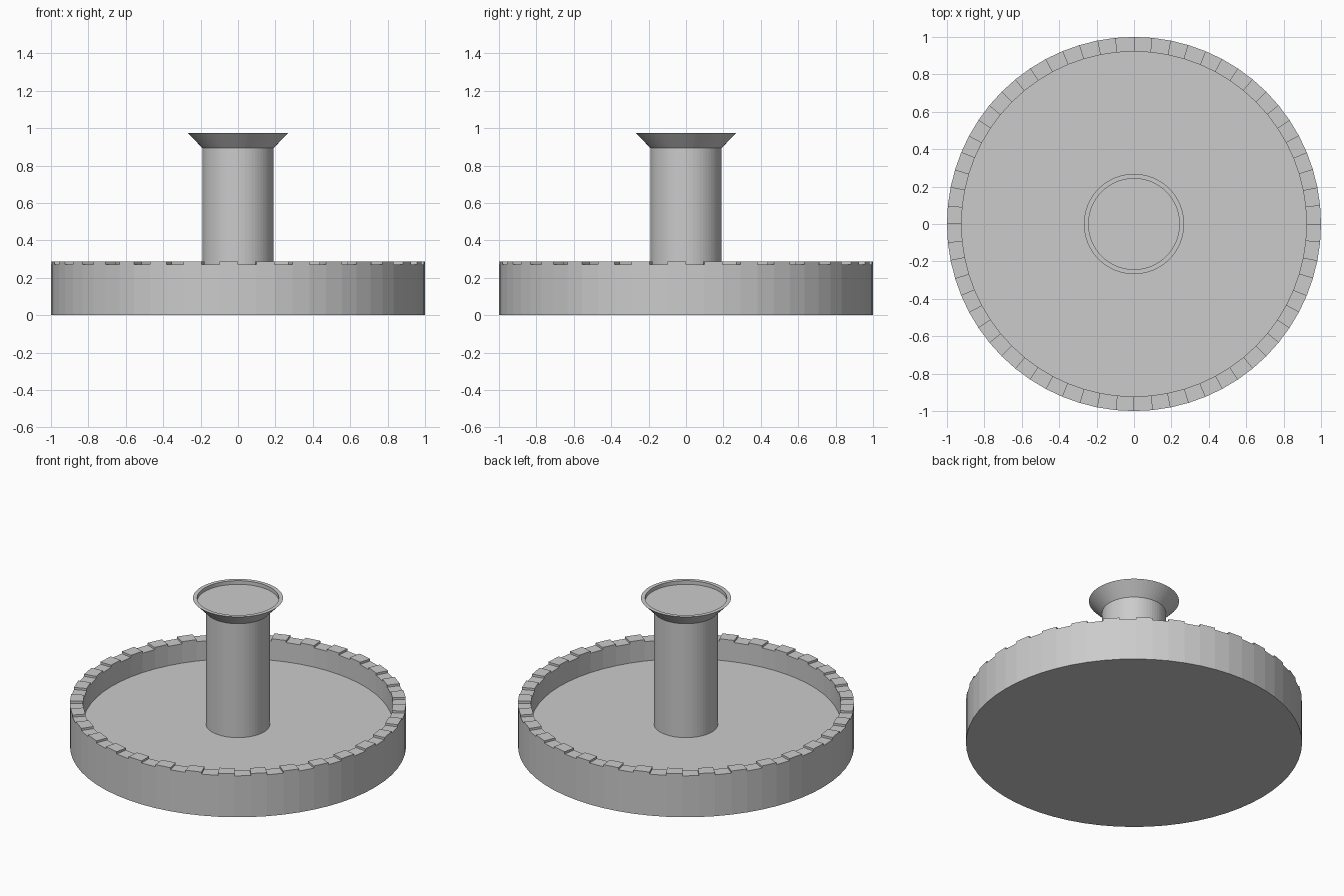
import bpy, bmesh, math

if "Cube" in bpy.data.objects:
    bpy.data.objects.remove(bpy.data.objects["Cube"])

SEGMENTS = 64
NOTCH_Z, RIM_Z = 0.272, 0.286


def lathe(name, profile, edit=None):
    """Revolve an (r, z) profile about z and cap both ends."""
    bm = bmesh.new()
    rings = []
    for r, z in profile:
        rings.append([bm.verts.new((r * math.cos(2 * math.pi * i / SEGMENTS),
                                    r * math.sin(2 * math.pi * i / SEGMENTS), z))
                      for i in range(SEGMENTS)])
    for a, b in zip(rings, rings[1:]):
        for i in range(SEGMENTS):
            j = (i + 1) % SEGMENTS
            bm.faces.new((a[i], a[j], b[j], b[i]))
    bm.faces.new(rings[0][::-1])
    bm.faces.new(rings[-1])
    bm.normal_update()
    if edit:
        edit(bm)
    bmesh.ops.recalc_face_normals(bm, faces=bm.faces[:])
    mesh = bpy.data.meshes.new(name)
    bm.to_mesh(mesh)
    bm.free()
    obj = bpy.data.objects.new(name, mesh)
    bpy.context.collection.objects.link(obj)
    return obj


def raise_teeth(bm):
    """Lift every second segment of the rim."""
    teeth = []
    for f in bm.faces:
        c = f.calc_center_median()
        if len(f.verts) == 4 and abs(c.z - NOTCH_Z) < 1e-4:
            index = int((math.atan2(c.y, c.x) % (2 * math.pi)) / (2 * math.pi) * SEGMENTS)
            if index % 2:
                teeth.append(f)
    new = bmesh.ops.extrude_discrete_faces(bm, faces=teeth)["faces"]
    for f in new:
        for v in f.verts:
            v.co.z = RIM_Z


# Round basin with a raised, toothed rim
lathe("basin", [(1.0, 0), (1.0, NOTCH_Z), (0.922, NOTCH_Z), (0.922, 0.145)], raise_teeth)

# Central column flaring into a shallow dish
lathe("column", [(0.19, 0.145), (0.19, 0.893), (0.268, 0.974),
                 (0.243, 0.974), (0.243, 0.95)])
